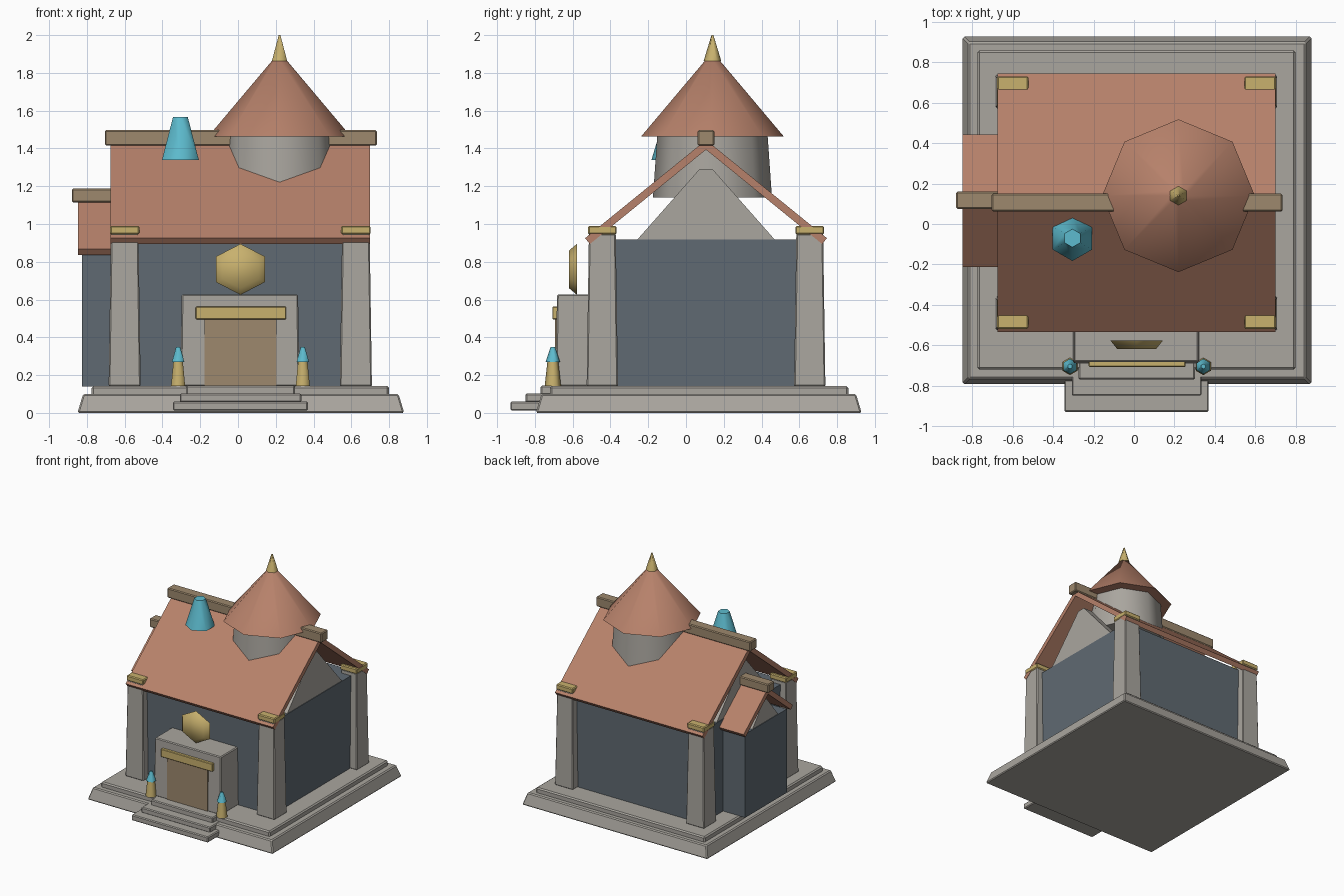
import bpy, bmesh, math
from mathutils import Matrix, Vector

cube = bpy.data.objects.get("Cube")
if cube:
    bpy.data.objects.remove(cube, do_unlink=True)


def material(name, rgb):
    m = bpy.data.materials.new(name)
    m.use_nodes = True
    m.diffuse_color = (*rgb, 1)
    node = next(n for n in m.node_tree.nodes if n.type == 'BSDF_PRINCIPLED')
    node.inputs["Base Color"].default_value = (*rgb, 1)
    return m


STONE = material("stone", (0.40, 0.38, 0.345))
WALL = material("slate_wall", (0.115, 0.143, 0.168))
TILE = material("clay_tile", (0.47, 0.22, 0.145))
GOLD = material("gold", (0.58, 0.44, 0.155))
WOOD = material("wood", (0.34, 0.25, 0.155))
GEM = material("blue_crystal", (0.11, 0.50, 0.62))


def finish(name, bm, mat, bevel=0.0):
    bmesh.ops.recalc_face_normals(bm, faces=bm.faces)
    mesh = bpy.data.meshes.new(name)
    bm.to_mesh(mesh)
    bm.free()
    mesh.materials.append(mat)
    obj = bpy.data.objects.new(name, mesh)
    bpy.context.collection.objects.link(obj)
    if bevel:
        mod = obj.modifiers.new("Bevel", 'BEVEL')
        mod.width = bevel
        mod.segments = 1
    return obj


def box(name, x, y, z, mat, bevel=0.007, inset=0.0):
    """Box from (min, max) ranges; inset narrows the top on every side."""
    bm = bmesh.new()
    bmesh.ops.create_cube(bm, size=1)
    for v in bm.verts:
        top = v.co.z > 0
        side = [1 if c > 0 else -1 for c in v.co]
        v.co = Vector([r[s > 0] for r, s in zip((x, y, z), side)])
        if top:
            v.co.x -= side[0] * inset
            v.co.y -= side[1] * inset
    return finish(name, bm, mat, bevel)


def prism(name, profile, x, mat):
    """Extrude a (y, z) profile along x."""
    bm = bmesh.new()
    face = bm.faces.new([bm.verts.new((x[0], y, z)) for y, z in profile])
    new = bmesh.ops.extrude_face_region(bm, geom=[face])["geom"]
    verts = [v for v in new if isinstance(v, bmesh.types.BMVert)]
    bmesh.ops.translate(bm, verts=verts, vec=(x[1] - x[0], 0, 0))
    return finish(name, bm, mat)


def cone(name, x, y, z, r1, r2, sides, mat, turn=0.0):
    bm = bmesh.new()
    bmesh.ops.create_cone(bm, cap_ends=True, segments=sides, radius1=r1,
                          radius2=r2, depth=z[1] - z[0])
    bmesh.ops.transform(bm, verts=bm.verts, matrix=Matrix.Translation(
        (x, y, (z[0] + z[1]) / 2)) @ Matrix.Rotation(turn, 4, 'Z'))
    obj = finish(name, bm, mat)
    smooth(obj)
    return obj


def smooth(obj):
    bpy.ops.object.select_all(action='DESELECT')
    obj.select_set(True)
    bpy.context.view_layer.objects.active = obj
    bpy.ops.object.shade_smooth_by_angle(angle=math.radians(62))


def gable_roof(name, x, mid, half, eave, apex, thick):
    """Two sloping slabs meeting at a ridge."""
    run = Vector((half, apex - eave)).normalized()
    off = Vector((-run.y, -run.x)) * thick
    drop = thick / run.x
    for label, s in (("front", -1), ("back", 1)):
        prism(f"{name}_{label}", [
            (mid + s * half, eave), (mid, apex), (mid, apex - drop),
            (mid + s * (half + off.x), eave + off.y)], x, TILE)


def gable(name, x, mid, half, z, tip):
    prism(name, [(mid - half, z[0]), (mid + half, z[0]),
                 (mid + tip, z[1]), (mid - tip, z[1])], x, STONE)


# Plinth and entrance steps
box("plinth_lower", (-0.85, 0.88), (-0.795, 0.93), (0, 0.1), STONE, 0.008, 0.03)
box("plinth_upper", (-0.775, 0.80), (-0.72, 0.86), (0.09, 0.142), STONE, 0.01)
box("step_lower", (-0.345, 0.37), (-0.93, -0.77), (0.012, 0.06), STONE)
box("step_middle", (-0.308, 0.335), (-0.85, -0.70), (0.055, 0.102), STONE)
box("step_upper", (-0.275, 0.302), (-0.77, -0.65), (0.095, 0.144), STONE)

# Main hall
box("hall_walls", (-0.62, 0.645), (-0.46, 0.67), (0.14, 0.918), WALL, 0)
for sx, px in (("right", -0.6), ("left", 0.624)):
    for sy, py in (("front", -0.443), ("back", 0.655)):
        box(f"pillar_{sy}_{sx}", (px - 0.085, px + 0.085),
            (py - 0.083, py + 0.083), (0.14, 0.95), STONE, 0.007, 0.012)
        box(f"pillar_cap_{sy}_{sx}", (px - 0.078, px + 0.078),
            (py - 0.076, py + 0.076), (0.945, 0.99), GOLD)
gable("gable_left", (0.56, 0.64), 0.106, 0.366, (0.915, 1.29), 0.035)
gable("gable_right", (-0.615, -0.535), 0.106, 0.366, (0.915, 1.29), 0.035)
gable_roof("hall_roof", (-0.675, 0.70), 0.106, 0.64, 0.925, 1.445, 0.04)
box("hall_ridge_beam", (-0.705, 0.735), (0.062, 0.15), (1.415, 1.497), WOOD)

# Side annex
box("annex_walls", (-0.825, -0.60), (-0.165, 0.39), (0.14, 0.845), WALL, 0)
gable("annex_gable", (-0.82, -0.74), 0.115, 0.175, (0.84, 1.03), 0.02)
gable_roof("annex_roof", (-0.848, -0.60), 0.115, 0.328, 0.868, 1.135, 0.04)
box("annex_ridge_beam", (-0.88, -0.60), (0.075, 0.16), (1.115, 1.188), WOOD)

# Doorway
box("porch", (-0.305, 0.325), (-0.69, -0.44), (0.14, 0.628), STONE, 0.007, 0.007)
box("door", (-0.177, 0.203), (-0.694, -0.60), (0.144, 0.51), WOOD, 0)
box("door_lintel", (-0.224, 0.255), (-0.708, -0.60), (0.495, 0.562), GOLD, 0.004)

# Hexagonal medallion above the door
bm = bmesh.new()
bmesh.ops.create_cone(bm, cap_ends=True, segments=6, radius1=0.135,
                      radius2=0.10, depth=0.042)
spin = Matrix.Rotation(math.pi / 2, 4, 'X')
widen = Matrix.Diagonal((1.11, 1, 1, 1))
tall = max(bm.verts, key=lambda v: v.co.y).co.y > 0.13
turn = Matrix.Rotation(0 if tall else math.pi / 6, 4, 'Z')
bmesh.ops.transform(bm, verts=bm.verts, matrix=Matrix.Translation(
    (0.013, -0.598, 0.76)) @ spin @ widen @ turn)
smooth(finish("medallion", bm, GOLD))

# Lamp posts beside the steps
for side, px in (("right", -0.317), ("left", 0.343)):
    cone(f"lamp_post_{side}", px, -0.705, (0.142, 0.28), 0.043, 0.028, 6, GOLD)
    cone(f"lamp_crystal_{side}", px, -0.705, (0.27, 0.35), 0.038, 0.012, 6, GEM)

# Tower with conical roof and finial
cone("tower_drum", 0.22, 0.14, (1.14, 1.47), 0.315, 0.292, 8, STONE)
cone("tower_roof", 0.22, 0.14, (1.463, 1.87), 0.378, 0.035, 8, TILE)
cone("tower_finial", 0.22, 0.14, (1.862, 2.0), 0.047, 0.005, 6, GOLD)

# Crystal on the roof slope
cone("roof_crystal", -0.305, -0.07, (1.338, 1.567), 0.113, 0.045, 6, GEM)
